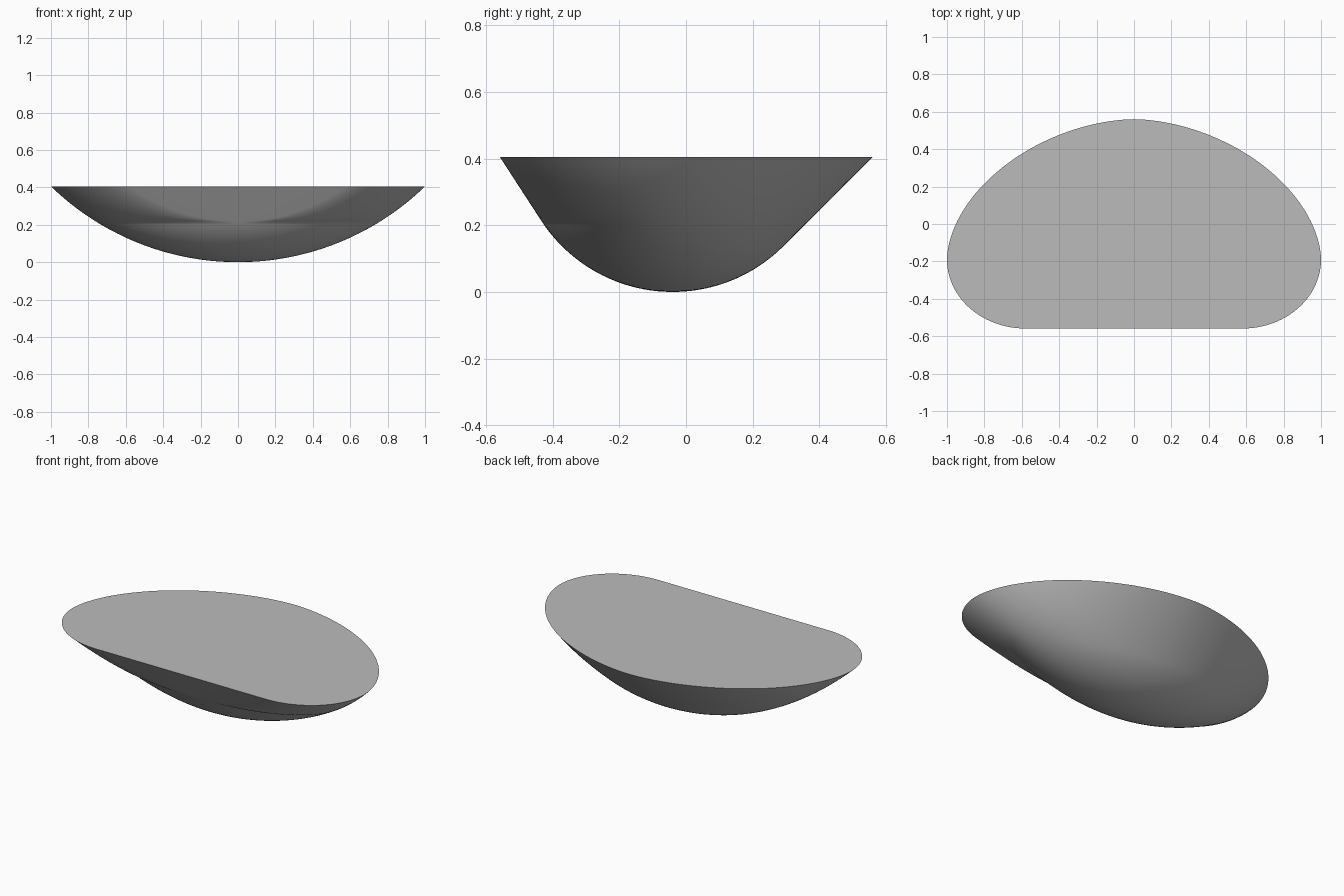
import bpy, bmesh
from math import sin, cos, tan, pi, sqrt, radians

cube = bpy.data.objects.get("Cube")
if cube:
    bpy.data.objects.remove(cube)

HEIGHT = 0.405
KEEL_Y = -0.04        # lowest line of the hull
KEEL_R = 0.471        # radius of the rounded keel, seen from the side
LENGTH_R = (1 + HEIGHT ** 2) / (2 * HEIGHT)   # long arc, seen from the front
FRONT_ANGLE, BACK_ANGLE = radians(57), radians(45)
FLAT_Z = KEEL_R * (1 - cos(FRONT_ANGLE))      # flat front facet starts here
RINGS, STEPS = 48, 40


def arc_width(z, r):
    return sqrt(max(0, 2 * r * z - z * z))


def reach(z, angle):
    """Distance from the keel: a round arc that runs on as a tangent line."""
    z_tan = KEEL_R * (1 - cos(angle))
    if z < z_tan:
        return arc_width(z, KEEL_R)
    return KEEL_R * sin(angle) + (z - z_tan) / tan(angle)


def outline(z):
    """Horizontal section, from the back middle to the front middle, then mirrored."""
    f = z / HEIGHT
    a = arc_width(z, LENGTH_R)
    y_back = KEEL_Y + reach(z, BACK_ANGLE)
    y_front = KEEL_Y - reach(z, FRONT_ANGLE)
    y_wide = KEEL_Y - 0.15 * f ** 1.5
    power = 2 / (2 - 0.2 * f)
    flat = 0.58 * sqrt(max(0, z - FLAT_Z) / (HEIGHT - FLAT_Z))
    half = []
    for i in range(STEPS):            # tapered back
        t = pi / 2 * i / STEPS
        half.append((a * sin(t) ** power,
                     y_wide + (y_back - y_wide) * cos(t) ** power))
    for i in range(STEPS + 1):        # rounded front corner
        t = pi / 2 * i / STEPS
        half.append((flat + (a - flat) * cos(t), y_wide + (y_front - y_wide) * sin(t)))
    half.append((0, y_front))         # middle of the straight front edge
    return half + [(-x, y) for x, y in half[-2:0:-1]]


# Smooth hull lofted upward from its lowest point
bm = bmesh.new()
tip = bm.verts.new((0, KEEL_Y, 0))
below = None
for k in range(1, RINGS + 1):
    z = HEIGHT * (k / RINGS) ** 1.6
    ring = [bm.verts.new((x, y, z)) for x, y in outline(z)]
    n = len(ring)
    for i in range(n):
        j = (i + 1) % n
        bm.faces.new((tip, ring[i], ring[j]) if below is None
                     else (below[i], ring[i], ring[j], below[j]))
    below = ring

# Flat top
bm.faces.new(below)
bmesh.ops.remove_doubles(bm, verts=bm.verts, dist=0.00005)
bmesh.ops.recalc_face_normals(bm, faces=bm.faces)
mesh = bpy.data.meshes.new("hull")
bm.to_mesh(mesh)
bm.free()

hull = bpy.data.objects.new("hull", mesh)
bpy.context.collection.objects.link(hull)

grey = bpy.data.materials.new("grey")
grey.use_nodes = True
grey.diffuse_color = (0.5, 0.5, 0.5, 1)
grey.node_tree.nodes["Principled BSDF"].inputs["Base Color"].default_value = (0.5, 0.5, 0.5, 1)
mesh.materials.append(grey)

bpy.ops.object.select_all(action="DESELECT")
hull.select_set(True)
bpy.context.view_layer.objects.active = hull
bpy.ops.object.shade_smooth_by_angle(angle=radians(30))
